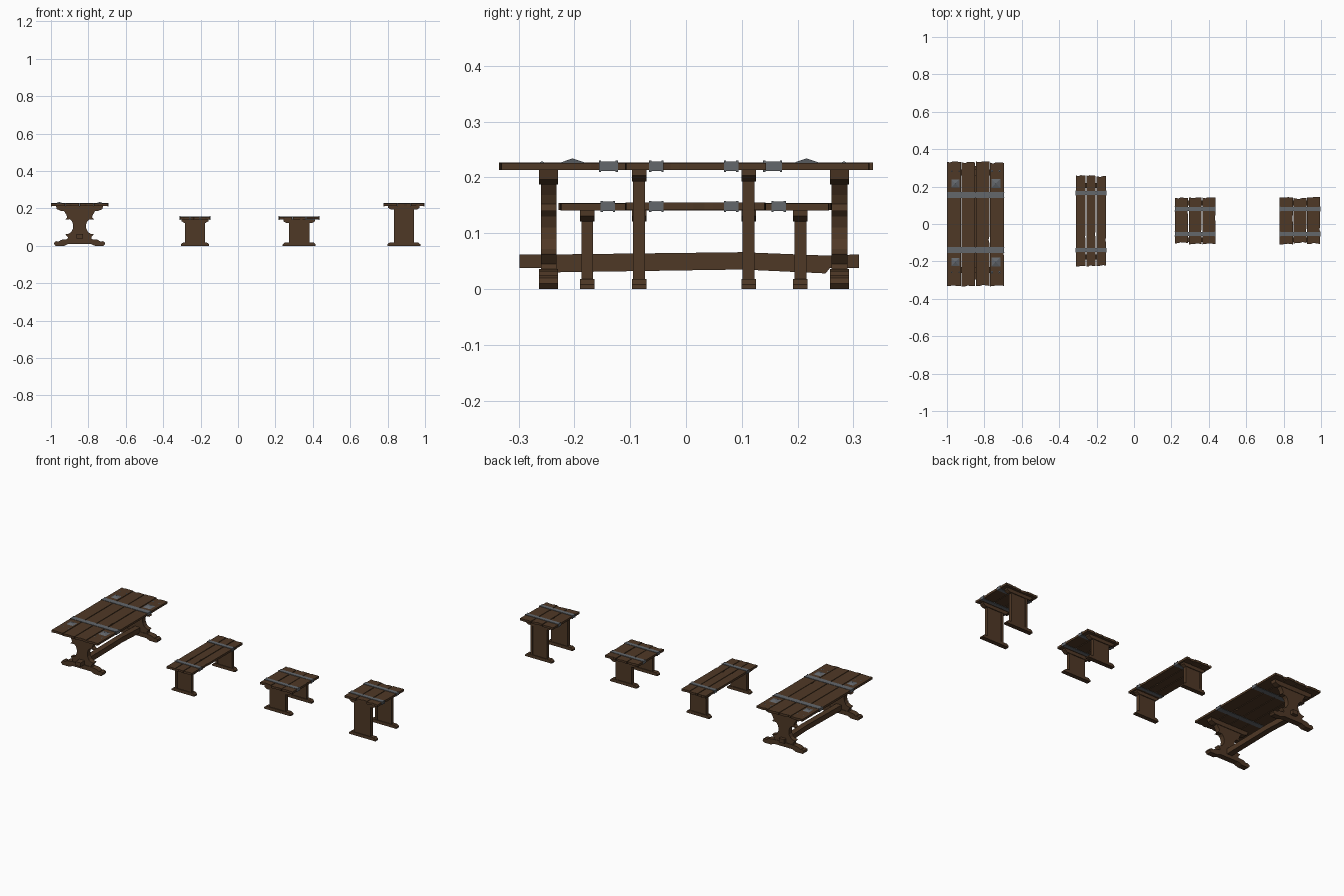
import bpy, bmesh, random
from mathutils import Vector

if "Cube" in bpy.data.objects:
    bpy.data.objects.remove(bpy.data.objects["Cube"])

random.seed(4)


def material(name, rgb):
    m = bpy.data.materials.new(name)
    m.diffuse_color = (*rgb, 1)
    m.use_nodes = True
    m.node_tree.nodes["Principled BSDF"].inputs["Base Color"].default_value = m.diffuse_color
    return m


WOOD = material("dark wood", (0.078, 0.040, 0.019))
IRON = material("grey iron", (0.125, 0.135, 0.148))


def finish(name, bm, mat):
    bmesh.ops.recalc_face_normals(bm, faces=bm.faces)
    me = bpy.data.meshes.new(name)
    bm.to_mesh(me)
    bm.free()
    me.materials.append(mat)
    ob = bpy.data.objects.new(name, me)
    bpy.context.collection.objects.link(ob)
    return ob


def add_prism(bm, pts, axis, lo, hi):
    """Extrude a 2D outline along an axis: x -> (y,z), y -> (x,z), z -> (x,y)."""
    def co(p, t):
        return {"x": (t, *p), "y": (p[0], t, p[1]), "z": (*p, t)}[axis]
    a = [bm.verts.new(co(p, lo)) for p in pts]
    b = [bm.verts.new(co(p, hi)) for p in pts]
    bm.faces.new(a)
    bm.faces.new(b[::-1])
    n = len(pts)
    for i in range(n):
        bm.faces.new((a[i], a[(i + 1) % n], b[(i + 1) % n], b[i]))


def prism(name, pts, axis, lo, hi, mat=WOOD):
    bm = bmesh.new()
    add_prism(bm, pts, axis, lo, hi)
    return finish(name, bm, mat)


def box(name, x, y, z, mat=WOOD):
    return prism(name, [(x[0], y[0]), (x[1], y[0]), (x[1], y[1]), (x[0], y[1])], "z", *z, mat)


def mirrored(half, cx):
    """Right half outline, bottom to top, mirrored about cx."""
    return [(cx + x, z) for x, z in half] + [(cx - x, z) for x, z in half[::-1]]


def planks(name, cx, width, y0, y1, z0, z1, n):
    """Worn boards with ragged ends and chipped sides."""
    bm = bmesh.new()
    w = width / n
    r = random.uniform
    for i in range(n):
        a = cx - width / 2 + i * w + (0.002 if i else 0)
        b = cx - width / 2 + (i + 1) * w - (0.002 if i < n - 1 else 0)
        s, e = y0 + r(0, .007), y1 - r(0, .007)
        k = r(.3, .7)
        mid, chip = s + (e - s) * r(.25, .75), r(.002, .005)
        pts = [(a, s), (a + w * k * .7, s + .002), (a + w * k, s + r(.003, .007)), (b, s + r(0, .003)),
               (b, mid - .02), (b - chip, mid), (b, mid + .015),
               (b, e - r(0, .004)), (a + w * k, e), (a + w * k * .6, e - r(.003, .007)), (a, e - .001)]
        add_prism(bm, pts, "z", z0 + r(0, .001), z1 - r(0, .0015))
    return finish(name, bm, WOOD)


def band(name, cx, width, y, half, z0, z1):
    """Iron strap wrapped round the top, with raised clasps at both ends."""
    h = width / 2
    box(name, (cx - h - .001, cx + h + .001), (y - half, y + half), (z0 - .0015, z1 + .0015), IRON)
    for s in (-1, 1):
        for e in (-1, 1):
            ex, ey = cx + s * (h - .001), y + e * half
            box(name + "_rim", (ex - .003, ex + .003), (ey - .002, ey + .002), (z0 - .003, z1 + .003), IRON)


def seat(name, cx, width, y0, y1, top, leg_ys, band_ys):
    """Bench or stool: boards, two slab legs and two straps."""
    z0, h = top - .014, width / 2
    planks(name + "_boards", cx, width, y0, y1, z0, top, 3)
    for y in band_ys:
        band(name + "_strap", cx, width, y, .011, z0, top)
    foot_w = .075 if width < .18 else .088
    for y in leg_ys:
        prism(name + "_foot", mirrored([(foot_w, 0), (foot_w, .008), (foot_w - .012, .018)], cx),
              "y", y - .013, y + .013)
        prism(name + "_cap", mirrored([(foot_w - .02, z0 - .02), (foot_w - .004, z0 - .010),
                                       (foot_w - .004, z0)], cx), "y", y - .013, y + .013)
        # framed slab: thin panel between two thicker uprights
        box(name + "_leg_panel", (cx - .04, cx + .04), (y - .0085, y + .0085), (.015, z0 - .015))
        for s in (-1, 1):
            a, b = sorted((cx + s * .040, cx + s * .054))
            box(name + "_leg_upright", (a, b), (y - .0105, y + .0105), (.015, z0 - .015))


# Bench and stools
seat("bench", -.23, .162, -.23, .262, .155, (-.177, .205), (-.140, .166))
seat("low_stool", .327, .216, -.11, .145, .155, (-.084, .112), (-.053, .081))
seat("tall_stool", .887, .216, -.11, .145, .227, (-.084, .112), (-.053, .081))

# Table top with straps
TX, TW = -.847, .304
planks("table_boards", TX, TW, -.335, .335, .213, .227, 4)
for y in (-.139, .155):
    band("table_strap", TX, TW, y, .015, .213, .227)

# Pyramid corner plates and nails
for y, nail in ((-.203, -.258), (.216, .283)):
    for s in (-1, 1):
        cx = TX + s * .108
        bm = bmesh.new()
        for px, py, r, z in ((cx, y, .025, .234), (cx - .02, nail, .006, .229), (cx + .02, nail, .006, .229)):
            ring = [bm.verts.new((px + i * r, py + j * r, .2255)) for i, j in ((-1, -1), (1, -1), (1, 1), (-1, 1))]
            tip = bm.verts.new((px, py, z))
            bm.faces.new(ring)
            for i in range(4):
                bm.faces.new((ring[i], ring[(i + 1) % 4], tip))
        finish("table_corner_plate", bm, IRON)

# Carved table trestles
FOOT = [(.078, 0), (.070, .010), (.082, 0), (.128, 0), (.137, .010), (.134, .020), (.122, .025),
        (.112, .022), (.098, .032), (.060, .036)]
FOOT[:2] = [(.060, .010)]
COLUMN = [(.066, .030), (.062, .045), (.076, .062), (.060, .064), (.046, .072), (.036, .090), (.034, .110),
          (.040, .130), (.052, .142), (.078, .140), (.066, .152), (.072, .168), (.086, .190)]
CAP = [(.100, .187), (.122, .196), (.126, .213)]
for y in (-.246, .275):
    prism("table_foot", mirrored(FOOT, TX), "y", y - .017, y + .017)
    prism("table_column", mirrored(COLUMN, TX), "y", y - .014, y + .014)
    prism("table_cap", mirrored(CAP, TX), "y", y - .017, y + .017)

# Slightly warped stretcher with tenon ends through the trestles
prism("table_stretcher", [(-.298, .038), (-.233, .038), (-.23, .030), (.10, .035), (.25, .028), (.258, .038),
                          (.31, .038), (.31, .062), (.25, .060), (.10, .066), (-.23, .062), (-.298, .062)],
      "x", TX - .017, TX + .017)
